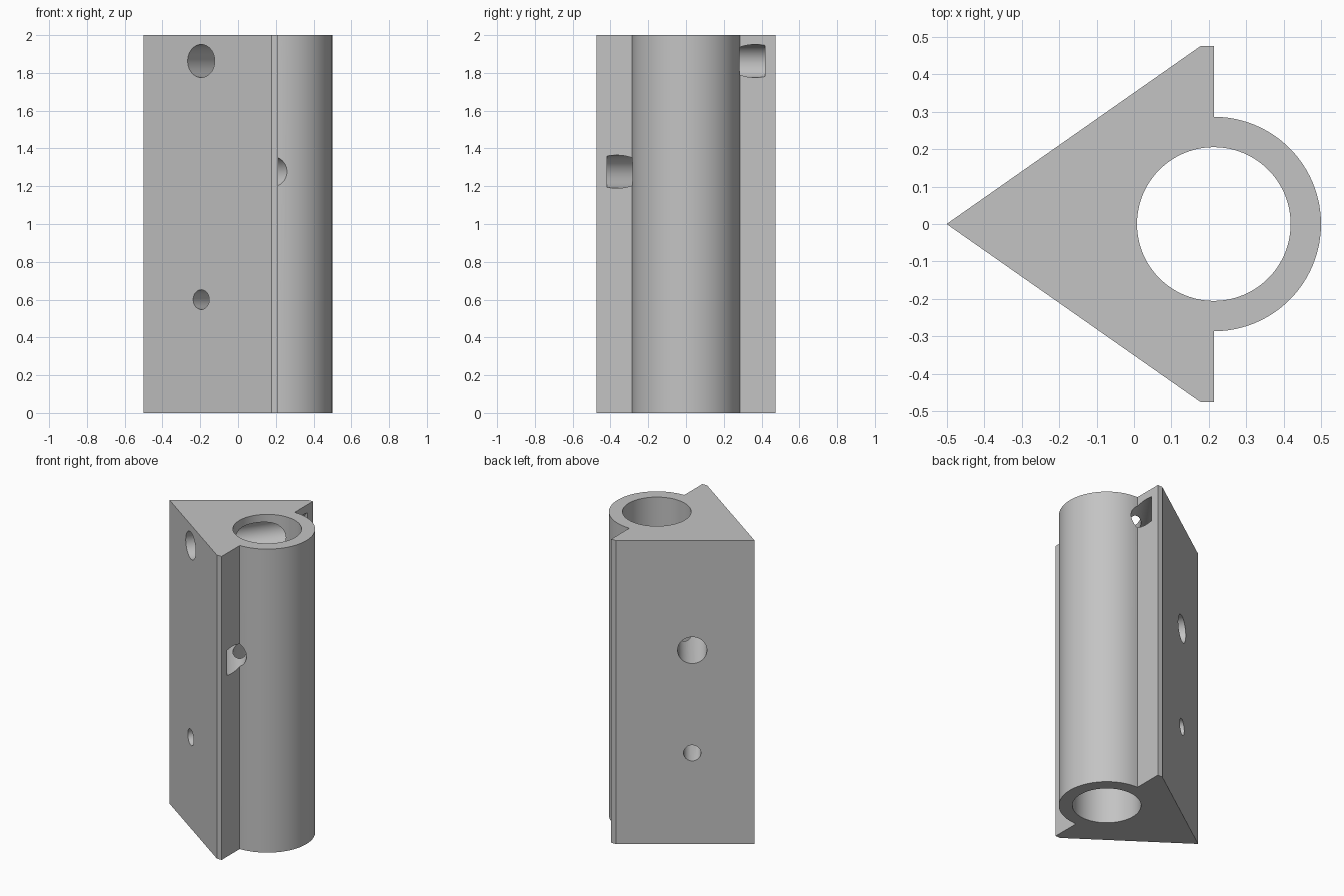
import bpy, bmesh, math
from mathutils import Vector

if "Cube" in bpy.data.objects:
    bpy.data.objects.remove(bpy.data.objects["Cube"])

HEIGHT = 2.0
CX, R_OUT, R_IN = 0.213, 0.286, 0.205      # tube centre and radii
SEGS = 96

grey = bpy.data.materials.new("light_grey")
grey.diffuse_color = (0.55, 0.55, 0.55, 1)
grey.use_nodes = True
grey.node_tree.nodes["Principled BSDF"].inputs["Base Color"].default_value = grey.diffuse_color


def cylinder(name, start, end, radius, segs):
    """Cylinder between two points."""
    axis = Vector(end) - Vector(start)
    bpy.ops.mesh.primitive_cylinder_add(
        vertices=segs, radius=radius, depth=axis.length,
        location=(Vector(start) + Vector(end)) / 2,
        rotation=axis.to_track_quat('Z', 'Y').to_euler())
    ob = bpy.context.object
    ob.name = name
    ob.hide_render = True
    return ob


def cut(target, cutter):
    """Subtract the cutter, then discard it."""
    bpy.context.view_layer.objects.active = target
    mod = target.modifiers.new("cut", 'BOOLEAN')
    mod.operation, mod.solver, mod.object = 'DIFFERENCE', 'EXACT', cutter
    bpy.ops.object.modifier_apply(modifier=mod.name)
    bpy.data.objects.remove(cutter)


# Wedge block with a rounded tube side, extruded from one outline
outline = [(-0.5, 0), (0.178, -0.475), (CX, -0.475)]
for i in range(SEGS // 2 + 1):
    a = -math.pi / 2 + 2 * math.pi * i / SEGS
    outline.append((CX + R_OUT * math.cos(a), R_OUT * math.sin(a)))
outline += [(CX, 0.475), (0.178, 0.475)]
bm = bmesh.new()
base = bm.faces.new([bm.verts.new((x, y, 0)) for x, y in outline])
top = bmesh.ops.extrude_face_region(bm, geom=[base])["geom"]
bmesh.ops.translate(bm, vec=(0, 0, HEIGHT),
                    verts=[v for v in top if isinstance(v, bmesh.types.BMVert)])
bmesh.ops.recalc_face_normals(bm, faces=bm.faces)
mesh = bpy.data.meshes.new("wedge_bracket")
bm.to_mesh(mesh)
bm.free()
bracket = bpy.data.objects.new("wedge_bracket", mesh)
bpy.context.collection.objects.link(bracket)

# Vertical bore
cut(bracket, cylinder("bore", (CX, 0, -0.1), (CX, 0, HEIGHT + 0.1), R_IN, SEGS))

# Holes drilled square to the slanted faces: side, height, radius, depth
slant = Vector((0.678, -0.475, 0)).normalized()
for side, z, radius, depth in ((1, 1.863, 0.0875, 0.752), (-1, 1.277, 0.0875, 0.752),
                               (1, 0.6, 0.052, 0.27), (-1, 0.6, 0.052, 0.27)):
    entry = Vector((-0.195, -0.2137 * side, z))
    inward = Vector((-slant.y, slant.x * side, 0))
    cut(bracket, cylinder("hole", entry - inward * 0.1, entry + inward * depth, radius, 48))

# Finish
bracket.data.materials.clear()
bracket.data.materials.append(grey)
for p in bracket.data.polygons:
    p.material_index = 0
bpy.ops.object.select_all(action='DESELECT')
bracket.select_set(True)
bpy.context.view_layer.objects.active = bracket
bpy.ops.object.shade_smooth_by_angle(angle=math.radians(25))
